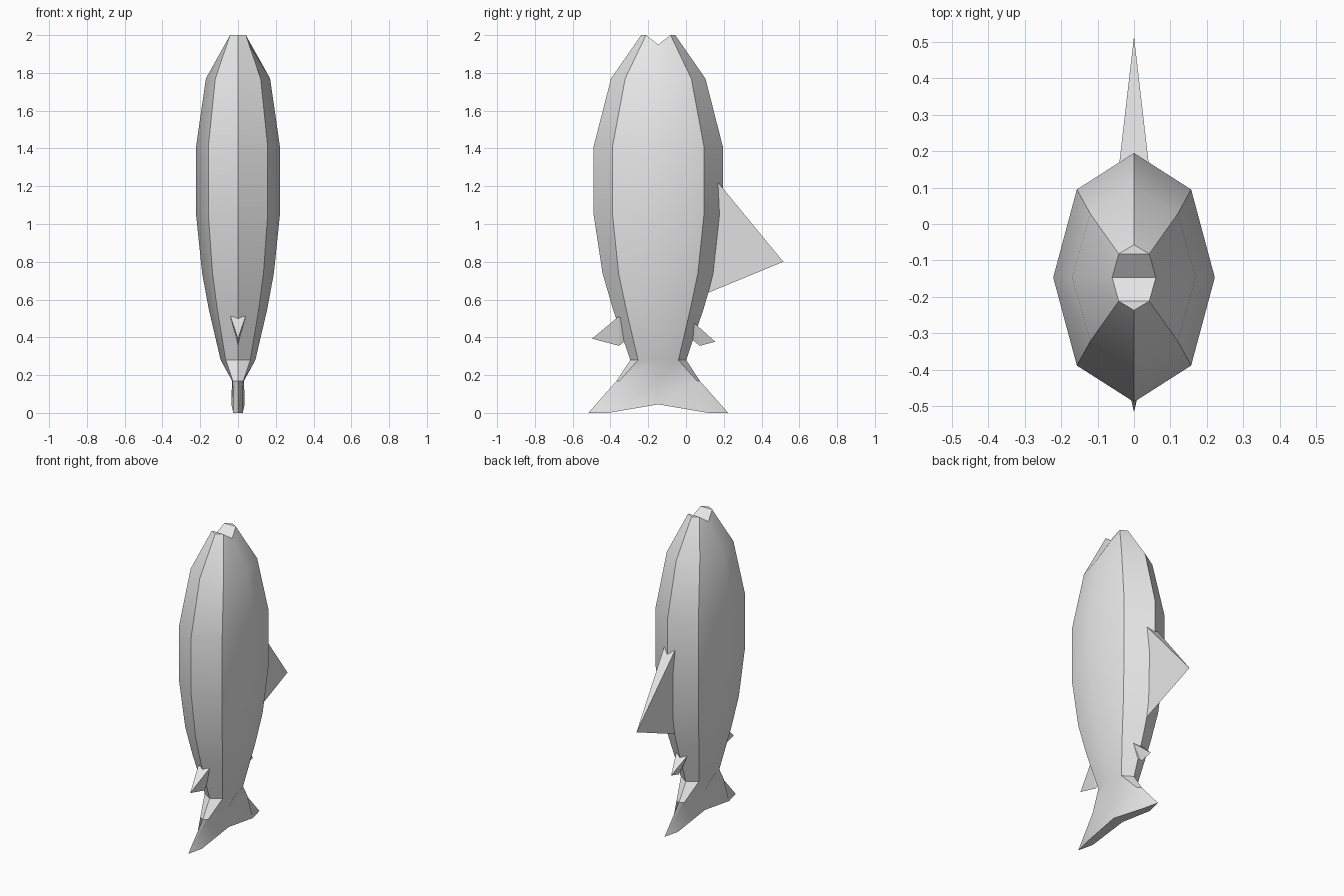
import bpy, bmesh, math

cube = bpy.data.objects.get("Cube")
if cube:
    bpy.data.objects.remove(cube, do_unlink=True)

grey = bpy.data.materials.new("light_grey")
grey.use_nodes = True
grey.diffuse_color = (0.8, 0.8, 0.8, 1)
grey.node_tree.nodes["Principled BSDF"].inputs["Base Color"].default_value = grey.diffuse_color

MID_Y = -0.147  # centre line of the body


def finish(name, bm, smooth_angle=None):
    bmesh.ops.recalc_face_normals(bm, faces=bm.faces)
    mesh = bpy.data.meshes.new(name)
    bm.to_mesh(mesh)
    bm.free()
    mesh.materials.append(grey)
    obj = bpy.data.objects.new(name, mesh)
    bpy.context.collection.objects.link(obj)
    if smooth_angle:
        bpy.ops.object.select_all(action="DESELECT")
        obj.select_set(True)
        bpy.context.view_layer.objects.active = obj
        bpy.ops.object.shade_smooth_by_angle(angle=math.radians(smooth_angle))
    return obj


def add_ring(bm, z, side_z, depth, corner_depth, width, corner_width):
    """Eight-sided section: front, corner, side, corner, back, ..."""
    outline = [(0, -depth, z), (corner_width, -corner_depth, z), (width, 0, side_z),
               (corner_width, corner_depth, z), (0, depth, z),
               (-corner_width, corner_depth, z), (-width, 0, side_z),
               (-corner_width, -corner_depth, z)]
    return [bm.verts.new((x, MID_Y + y, h)) for x, y, h in outline]


# Body and tail: z, side z, depth, corner depth, width, corner width
sections = [
    (0, 0.045, 0.37, 0.265, 0.035, 0.025),
    (0.17, 0.17, 0.22, 0.205, 0.032, 0.028),
    (0.28, 0.28, 0.148, 0.107, 0.092, 0.065),
    (0.55, 0.55, 0.24, 0.17, 0.155, 0.11),
    (0.74, 0.74, 0.295, 0.21, 0.19, 0.135),
    (1.05, 1.05, 0.342, 0.242, 0.222, 0.157),
    (1.41, 1.41, 0.342, 0.242, 0.222, 0.157),
    (1.77, 1.77, 0.25, 0.175, 0.17, 0.12),
    (2.0, 1.95, 0.09, 0.065, 0.06, 0.042),
]
bm = bmesh.new()
rings = [add_ring(bm, *s) for s in sections]
for low, high in zip(rings, rings[1:]):
    for i in range(8):
        j = (i + 1) % 8
        bm.faces.new((low[i], low[j], high[j], high[i]))

# Notched ends: the mouth and the forked tail edge
for ring in (rings[0], rings[-1]):
    for loop in ((0, 1, 7), (1, 2, 6, 7), (2, 3, 5, 6), (3, 4, 5)):
        bm.faces.new([ring[i] for i in loop])
finish("fish_body", bm, 35)


# Fins: two upper corners, an outer tip, a lower point and a root inside the body
def fin(name, half_width, corner, tip, lower, root):
    bm = bmesh.new()
    for x in (-half_width, half_width):
        bm.verts.new((x, *corner))
    for point in (tip, lower, root):
        bm.verts.new((0, *point))
    bmesh.ops.convex_hull(bm, input=bm.verts)
    return finish(name, bm)


fin("back_fin", 0.04, (0.17, 1.22), (0.515, 0.8), (0.12, 0.637), (0.05, 0.9))
fin("front_small_fin", 0.04, (-0.357, 0.51), (-0.497, 0.393), (-0.355, 0.355), (-0.25, 0.44))
fin("back_small_fin", 0.04, (0.045, 0.475), (0.155, 0.377), (0.073, 0.355), (-0.03, 0.44))
